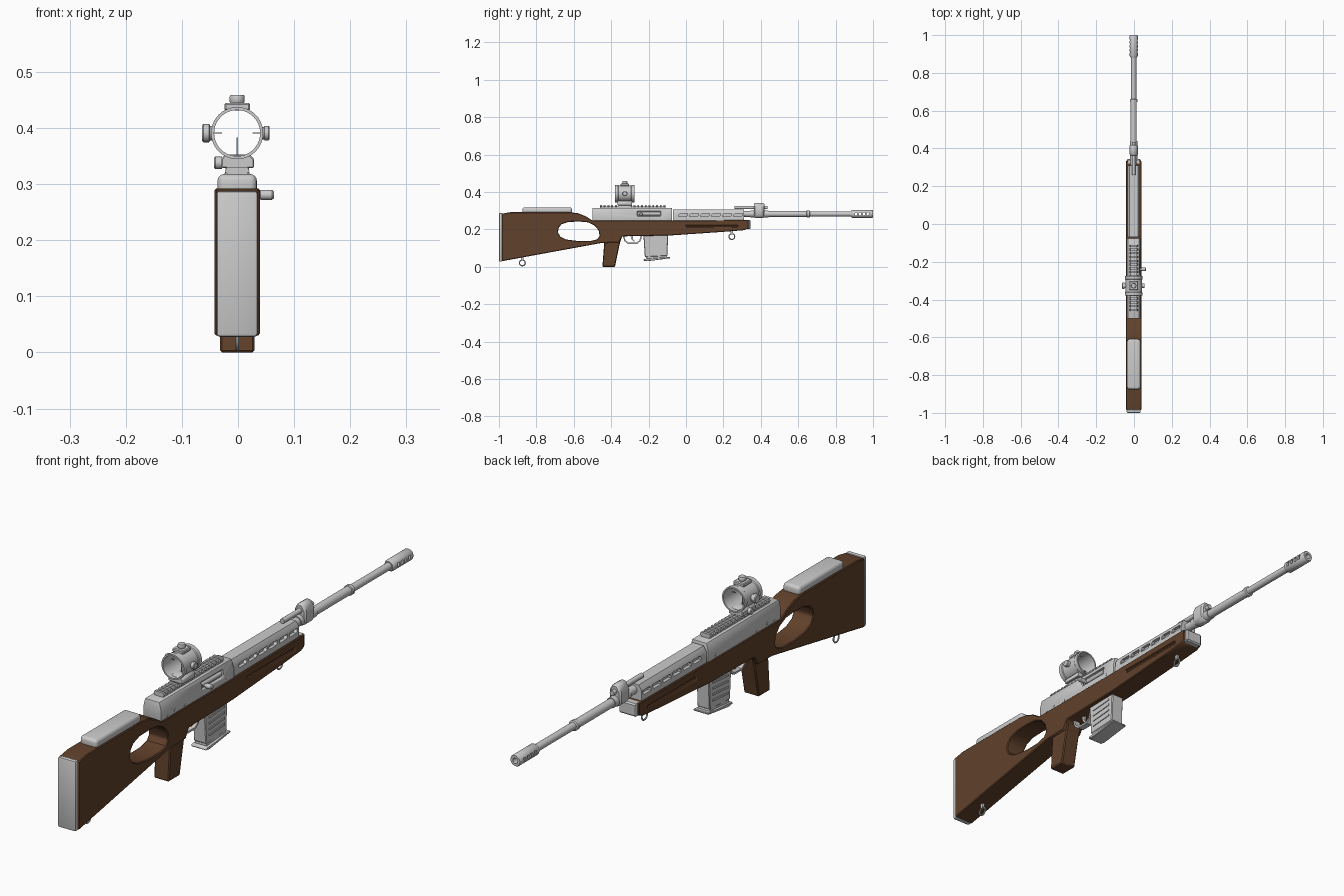
import bpy, bmesh, math
from mathutils import Vector


def material(name, rgb):
    m = bpy.data.materials.new(name)
    m.diffuse_color = (*rgb, 1)
    return m


WOOD = material("brown wood", (0.12, 0.053, 0.024))
METAL = material("light grey metal", (0.6, 0.6, 0.6))


def apply_mod(o, m):
    bpy.ops.object.select_all(action='DESELECT')
    bpy.context.view_layer.objects.active = o
    o.select_set(True)
    bpy.ops.object.modifier_apply(modifier=m.name)


def finish(o, mat, bevel=0, segs=1):
    if bevel:
        m = o.modifiers.new("bevel", 'BEVEL')
        m.width, m.segments, m.limit_method = bevel, segs, 'ANGLE'
        m.angle_limit = math.radians(40)
        apply_mod(o, m)
    o.data.materials.clear()
    o.data.materials.append(mat)
    bpy.ops.object.select_all(action='DESELECT')
    bpy.context.view_layer.objects.active = o
    o.select_set(True)
    bpy.ops.object.shade_smooth_by_angle(angle=math.radians(35))
    return o


def from_bm(name, bm):
    bmesh.ops.recalc_face_normals(bm, faces=bm.faces)
    me = bpy.data.meshes.new(name)
    bm.to_mesh(me)
    bm.free()
    o = bpy.data.objects.new(name, me)
    bpy.context.collection.objects.link(o)
    return o


def prism(name, pts, a, b, axis='x', mat=METAL, bevel=0, segs=1, cuts=()):
    """Extrude (y, z) points along x, or (x, z) points along y."""
    bm = bmesh.new()
    put = (lambda p, t: (t, p[0], p[1])) if axis == 'x' else (lambda p, t: (p[0], t, p[1]))
    lo = [bm.verts.new(put(p, a)) for p in pts]
    hi = [bm.verts.new(put(p, b)) for p in pts]
    bm.faces.new(lo)
    bm.faces.new(hi)
    for i in range(len(pts)):
        j = (i + 1) % len(pts)
        bm.faces.new((lo[i], lo[j], hi[j], hi[i]))
    o = from_bm(name, bm)
    carve(o, cuts)
    return finish(o, mat, bevel, segs)


def carve(o, cuts):
    for c in cuts:
        m = o.modifiers.new("cut", 'BOOLEAN')
        m.operation, m.solver, m.object = 'DIFFERENCE', 'EXACT', c
        apply_mod(o, m)
        bpy.data.objects.remove(c)


def box(name, x0, x1, y0, y1, z0, z1, mat=METAL, bevel=0, segs=1):
    pts = [(y0, z0), (y1, z0), (y1, z1), (y0, z1)]
    return prism(name, pts, x0, x1, 'x', mat, bevel, segs)


def lathe(name, prof, center, axis='y', hollow=False, n=32, cuts=()):
    """Turn (position, radius) points round an axis through center."""
    bm = bmesh.new()
    c = Vector(center)
    rings = []
    for t, r in prof:
        ring = []
        for i in range(n):
            u, v = r * math.cos(2 * math.pi * i / n), r * math.sin(2 * math.pi * i / n)
            p = {'x': (t, u, v), 'y': (u, t, v), 'z': (u, v, t)}[axis]
            ring.append(bm.verts.new(c + Vector(p)))
        rings.append(ring)
    for k in range(len(rings) if hollow else len(rings) - 1):
        a, b = rings[k], rings[(k + 1) % len(rings)]
        for i in range(n):
            j = (i + 1) % n
            bm.faces.new((a[i], a[j], b[j], b[i]))
    if not hollow:
        bm.faces.new(rings[0])
        bm.faces.new(rings[-1])
    o = from_bm(name, bm)
    carve(o, cuts)
    return finish(o, METAL)


def ring(name, y, z, r, t):
    bpy.ops.mesh.primitive_torus_add(location=(0, y, z), rotation=(0, math.pi / 2, 0), major_radius=r,
                                     minor_radius=t, major_segments=24, minor_segments=8)
    o = bpy.context.object
    o.name = name
    finish(o, METAL)


# Wooden stock with thumbhole and side grooves
hole = prism("thumbhole_cutter", [(-0.685, 0.185), (-0.68, 0.21), (-0.665, 0.228), (-0.63, 0.24), (-0.57, 0.242),
             (-0.525, 0.238), (-0.49, 0.222), (-0.467, 0.195), (-0.462, 0.165), (-0.475, 0.147), (-0.51, 0.138),
             (-0.57, 0.137), (-0.64, 0.146), (-0.672, 0.162)], -0.1, 0.1)
grooves = [box("groove_cutter", s * 0.033, s * 0.06, 0.0, 0.28, 0.212, 0.223) for s in (-1, 1)]
prism("stock", [(-0.985, 0.03), (-0.985, 0.284), (-0.94, 0.292), (-0.62, 0.292), (-0.575, 0.286), (-0.535, 0.27),
      (-0.5, 0.247), (-0.08, 0.247), (0.335, 0.25), (0.335, 0.207), (0.31, 0.196), (0.2, 0.187), (-0.08, 0.168),
      (-0.34, 0.163), (-0.36, 0.13), (-0.45, 0.128)], -0.0405, 0.0405, 'x', WOOD, 0.003, 1, [hole] + grooves)
prism("grip", [(-0.34, 0.17), (-0.355, 0.12), (-0.38, 0), (-0.447, 0), (-0.437, 0.13), (-0.437, 0.17)],
      -0.031, 0.031, 'x', WOOD, 0.004)
box("butt_plate", -0.037, 0.037, -1.0, -0.982, 0.028, 0.288, METAL, 0.006, 2)
box("cheek_rest", -0.035, 0.035, -0.875, -0.61, 0.28, 0.318, METAL, 0.012, 4)
box("forend_cap", -0.036, 0.036, 0.315, 0.345, 0.202, 0.25, METAL, 0.005)

# Receiver with ejection port, bolt and handle
port = box("port_cutter", 0.027, 0.06, -0.26, -0.135, 0.27, 0.298)
prism("receiver", [(-0.037, 0.236), (0.037, 0.236), (0.037, 0.285), (0.03, 0.315), (-0.03, 0.315), (-0.037, 0.285)],
      -0.5, -0.075, 'y', METAL, 0.005, 2, [port])
lathe("bolt", [(-0.255, 0.009), (-0.14, 0.009)], (0.026, 0, 0.284), n=16)
lathe("bolt_handle", [(0.025, 0.006), (0.04, 0.006), (0.042, 0.009), (0.062, 0.009), (0.0655, 0.006)],
      (0, -0.24, 0.281), 'x', n=16)
for y, z in [(-0.46, 0.252), (-0.42, 0.258), (-0.36, 0.252), (-0.12, 0.256)]:
    lathe("receiver_pin", [(-0.0385, 0.005), (0.0385, 0.005)], (0, y, z), 'x', n=12)

# Top rail
box("rail_base", -0.018, 0.018, -0.46, -0.11, 0.312, 0.323)
for i in range(18):
    y = -0.46 + i * 0.02
    prism("rail_tooth", [(-0.016, 0.318), (-0.022, 0.323), (-0.018, 0.331), (0.018, 0.331), (0.022, 0.323),
          (0.016, 0.318)], y, y + 0.01, 'y')

# Vented handguard
slots = []
for i in range(6):
    y = -0.04 + i * 0.059
    pts = [(y, 0.268), (y + 0.04, 0.268), (y + 0.048, 0.276), (y + 0.048, 0.285), (y + 0.008, 0.285), (y, 0.277)]
    slots += [prism("slot_cutter", pts, s * 0.021, s * 0.06) for s in (-1, 1)]
prism("handguard", [(-0.034, 0.245), (0.034, 0.245), (0.033, 0.288), (0.022, 0.306), (-0.022, 0.306),
      (-0.033, 0.288)], -0.07, 0.31, 'y', METAL, 0, 1, slots)

# Barrel, gas tube, front sight block and muzzle
Z = 0.283
lathe("barrel", [(0.3, 0.016), (0.65, 0.016), (0.65, 0.0135), (0.89, 0.0135)], (0, 0, Z))
lathe("barrel_ring", [(0.645, 0.016), (0.647, 0.019), (0.66, 0.019), (0.662, 0.016)], (0, 0, Z))
lathe("gas_tube", [(0.26, 0.009), (0.435, 0.009)], (0, 0, 0.317), n=16)
lathe("barrel_sleeve", [(0.345, 0.019), (0.44, 0.019)], (0, 0, Z))
prism("front_sight_block", [(-0.012, 0.261), (0.012, 0.261), (0.023, 0.278), (0.023, 0.318), (0.011, 0.342),
      (-0.011, 0.342), (-0.023, 0.318), (-0.023, 0.278)], 0.363, 0.419, 'y', METAL, 0.006)
vents = []
for i in range(4):
    y = 0.902 + i * 0.021
    vents.append(prism("vent_cutter", [(y, Z - 0.008), (y + 0.011, Z - 0.008), (y + 0.015, Z + 0.008),
                                       (y + 0.004, Z + 0.008)], -0.05, 0.05))
lathe("muzzle_brake", [(0.882, 0.01), (0.882, 0.017), (0.89, 0.0215), (0.996, 0.0215), (1.0, 0.019), (1.0, 0.01)],
      (0, 0, Z), hollow=True, cuts=vents)

# Magazine with side ribs and base plate
prism("magazine", [(-0.228, 0.175), (-0.22, 0.052), (-0.1, 0.058), (-0.095, 0.178)], -0.026, 0.026, 'x', METAL, 0.003)
for i in range(4):
    z = 0.077 + i * 0.022
    prism("magazine_rib", [(-0.205, z), (-0.115, z + 0.007), (-0.115, z + 0.014), (-0.205, z + 0.007)], -0.029, 0.029)
prism("magazine_base", [(-0.228, 0.033), (-0.205, 0.03), (-0.085, 0.046), (-0.085, 0.053), (-0.225, 0.042)],
      -0.031, 0.031, 'x', METAL, 0.002)
prism("magazine_foot", [(-0.215, 0.04), (-0.1, 0.046), (-0.105, 0.062), (-0.215, 0.058)], -0.024, 0.024)

# Trigger, guard and sling rings
prism("trigger_guard", [(-0.34, 0.172), (-0.33, 0.138), (-0.31, 0.122), (-0.262, 0.122), (-0.243, 0.137),
      (-0.233, 0.172), (-0.24, 0.172), (-0.25, 0.14), (-0.266, 0.129), (-0.306, 0.129), (-0.323, 0.141),
      (-0.332, 0.172)], -0.012, 0.012)
prism("trigger", [(-0.298, 0.17), (-0.282, 0.17), (-0.284, 0.15), (-0.274, 0.136), (-0.28, 0.135), (-0.292, 0.148)],
      -0.005, 0.005)
for y, z in [(-0.875, 0.021), (0.245, 0.162)]:
    ring("sling_ring", y, z, 0.0155, 0.003)
    box("sling_stud", -0.005, 0.005, y - 0.006, y + 0.006, z + 0.012, z + 0.034)

# Sight: hollow tube, mount, adjustment knobs and crosshair
S, SY = 0.391, -0.327
lathe("sight_tube", [(-0.052, 0.041), (-0.052, 0.0465), (-0.036, 0.0465), (-0.033, 0.044), (0.033, 0.044),
      (0.036, 0.0465), (0.052, 0.0465), (0.052, 0.041)], (0, SY, S), hollow=True, n=40)
prism("sight_mount", [(-0.028, 0.329), (0.03, 0.329), (0.03, 0.345), (0.022, 0.353), (-0.022, 0.353),
      (-0.028, 0.345)], SY - 0.038, SY + 0.038, 'y', METAL, 0.002)
box("mount_neck", -0.021, 0.021, SY - 0.034, SY + 0.034, 0.318, 0.331)
lathe("mount_screw", [(-0.041, 0.009), (-0.039, 0.011), (-0.027, 0.011)], (0, SY, 0.338), 'x', n=16)
box("top_turret_base", -0.023, 0.023, SY - 0.023, SY + 0.023, 0.431, 0.445, METAL, 0.003)
lathe("top_turret", [(0.444, 0.0115), (0.447, 0.0135), (0.456, 0.0135), (0.459, 0.012)], (0, SY, 0), 'z', n=20)
lathe("left_turret", [(-0.0625, 0.014), (-0.06, 0.0165), (-0.05, 0.0165), (-0.048, 0.013), (-0.042, 0.013)],
      (0, SY, S), 'x', n=20)
lathe("right_turret", [(0.042, 0.011), (0.048, 0.011), (0.049, 0.013), (0.056, 0.013), (0.058, 0.011)],
      (0, SY, S), 'x', n=20)
box("crosshair_post", -0.0012, 0.0012, SY - 0.001, SY + 0.001, S - 0.042, S - 0.008)
for s in (-1, 1):
    box("crosshair_arm", s * 0.027, s * 0.042, SY - 0.001, SY + 0.001, S - 0.0008, S + 0.0008)

# Centre the whole model on x
for o in bpy.context.scene.objects:
    o.location.x -= 0.0015
